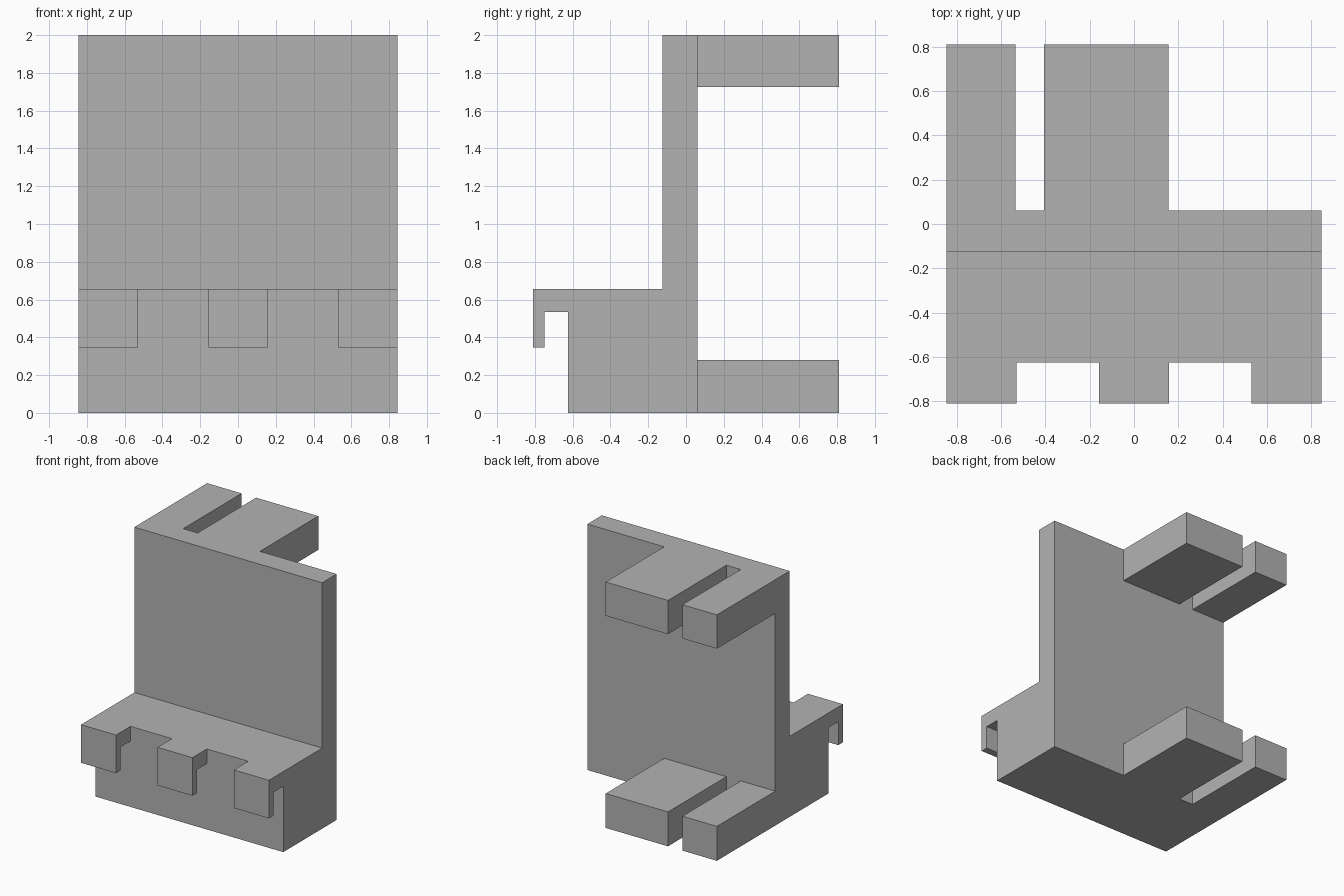
import bpy
import bmesh

cube = bpy.data.objects.get("Cube")
if cube:
    bpy.data.objects.remove(cube, do_unlink=True)

# One flat grey for the whole bracket
grey = bpy.data.materials.new("plain_grey")
grey.use_nodes = True
colour = (0.45, 0.45, 0.45, 1)
grey.diffuse_color = colour
grey.node_tree.nodes["Principled BSDF"].inputs["Base Color"].default_value = colour


def extrude_profile(name, profile, x0, x1):
    """Solid from a (y, z) outline swept along x."""
    bm = bmesh.new()
    face = bm.faces.new([bm.verts.new((x0, y, z)) for y, z in profile])
    swept = bmesh.ops.extrude_face_region(bm, geom=[face])["geom"]
    moved = [v for v in swept if isinstance(v, bmesh.types.BMVert)]
    bmesh.ops.translate(bm, verts=moved, vec=(x1 - x0, 0, 0))
    bmesh.ops.recalc_face_normals(bm, faces=bm.faces)
    mesh = bpy.data.meshes.new(name)
    bm.to_mesh(mesh)
    bm.free()
    mesh.materials.append(grey)
    obj = bpy.data.objects.new(name, mesh)
    bpy.context.collection.objects.link(obj)
    return obj


WIDTH, DEPTH, HEIGHT = 0.845, 0.81, 2.0
FRONT, WALL, BACK = -0.625, -0.125, 0.06
LEDGE = 0.655
INSIDE = 0.03  # overlap that lets the parts weld cleanly

# Upright wall with the deep foot block
body = extrude_profile("bracket_body", [
    (FRONT, 0), (BACK, 0), (BACK, HEIGHT), (WALL, HEIGHT),
    (WALL, LEDGE), (FRONT, LEDGE)], -WIDTH, WIDTH)
parts = []

# Three hooks hanging over the front of the foot
hook = [(FRONT + INSIDE, LEDGE), (-DEPTH, LEDGE), (-DEPTH, 0.345),
        (-0.75, 0.345), (-0.75, 0.535), (FRONT + INSIDE, 0.535)]
for side, x0, x1 in (("right", -WIDTH, -0.53), ("middle", -0.157, 0.157),
                     ("left", 0.53, WIDTH)):
    parts.append(extrude_profile(side + "_hook", hook, x0, x1))

# Narrow and wide prongs, repeated at the bottom and top of the back
for level, z0, z1 in (("lower", 0, 0.28), ("upper", 1.725, HEIGHT)):
    bar = [(BACK - INSIDE, z0), (DEPTH, z0), (DEPTH, z1), (BACK - INSIDE, z1)]
    for size, x0, x1 in (("narrow", -WIDTH, -0.535), ("wide", -0.405, 0.155)):
        parts.append(extrude_profile(f"{level}_{size}_prong", bar, x0, x1))

# Weld every part into one solid
bpy.context.view_layer.objects.active = body
for part in parts:
    weld = body.modifiers.new("weld_" + part.name, 'BOOLEAN')
    weld.operation = 'UNION'
    weld.solver = 'EXACT'
    weld.object = part
    bpy.ops.object.modifier_apply(modifier=weld.name)
    bpy.data.objects.remove(part, do_unlink=True)
